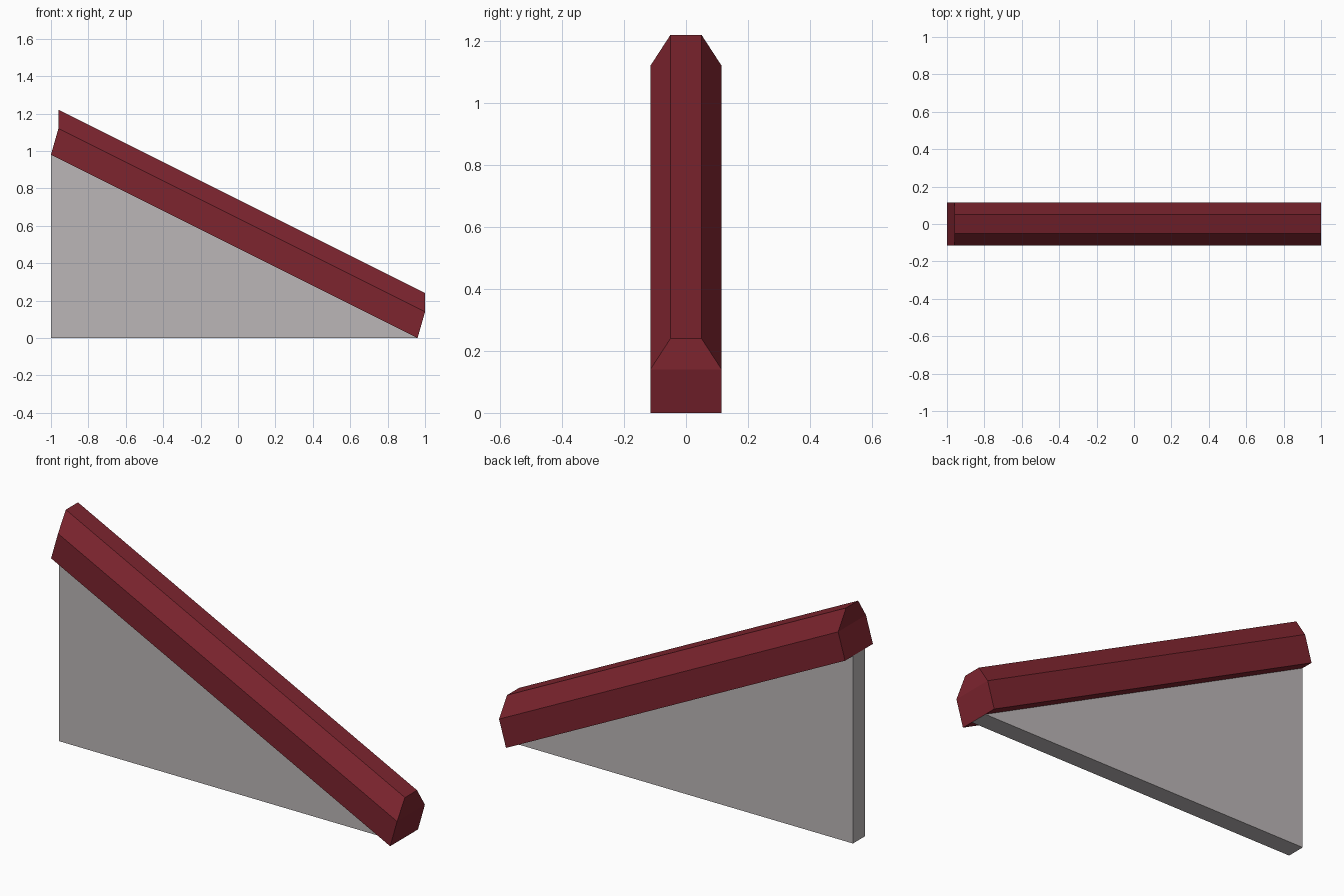
import bpy
import bmesh
from mathutils import Vector

cube = bpy.data.objects.get("Cube")
if cube:
    bpy.data.objects.remove(cube, do_unlink=True)


def material(name, rgb):
    mat = bpy.data.materials.new(name)
    mat.use_nodes = True
    color = (*rgb, 1)
    mat.diffuse_color = color
    mat.node_tree.nodes["Principled BSDF"].inputs["Base Color"].default_value = color
    return mat


def sweep(name, section, offset, mat, fold=False):
    """Extrude a closed section along an offset; fold splits the ends into two flat quads."""
    bm = bmesh.new()
    start = [bm.verts.new(p) for p in section]
    end = [bm.verts.new(Vector(p) + Vector(offset)) for p in section]
    n = len(section)
    for i in range(n):
        j = (i + 1) % n
        bm.faces.new((start[i], start[j], end[j], end[i]))
    for ring in (start, end):
        if fold:
            bm.faces.new((ring[0], ring[1], ring[2], ring[5]))
            bm.faces.new((ring[5], ring[2], ring[3], ring[4]))
        else:
            bm.faces.new(ring)
    bmesh.ops.recalc_face_normals(bm, faces=bm.faces)
    mesh = bpy.data.meshes.new(name)
    bm.to_mesh(mesh)
    bm.free()
    mesh.materials.append(mat)
    obj = bpy.data.objects.new(name, mesh)
    bpy.context.collection.objects.link(obj)
    return obj


red = material("dark red", (0.205, 0.018, 0.028))
grey = material("warm grey", (0.50, 0.47, 0.475))

# Triangular wall panel
t = 0.05
sweep("wall_panel", [(-1, -t, 0), (0.96, -t, 0), (-1, -t, 0.98)], (0, 2 * t, 0), grey)

# Sloping rail with bevelled top edges and slightly bent ends
w = 0.115
rail_section = [
    (-1, -w, 0.98), (-1, w, 0.98),
    (-0.96, w, 1.12), (-0.96, t, 1.22),
    (-0.96, -t, 1.22), (-0.96, -w, 1.12),
]
sweep("sloping_rail", rail_section, (1.96, 0, -0.98), red, fold=True)
